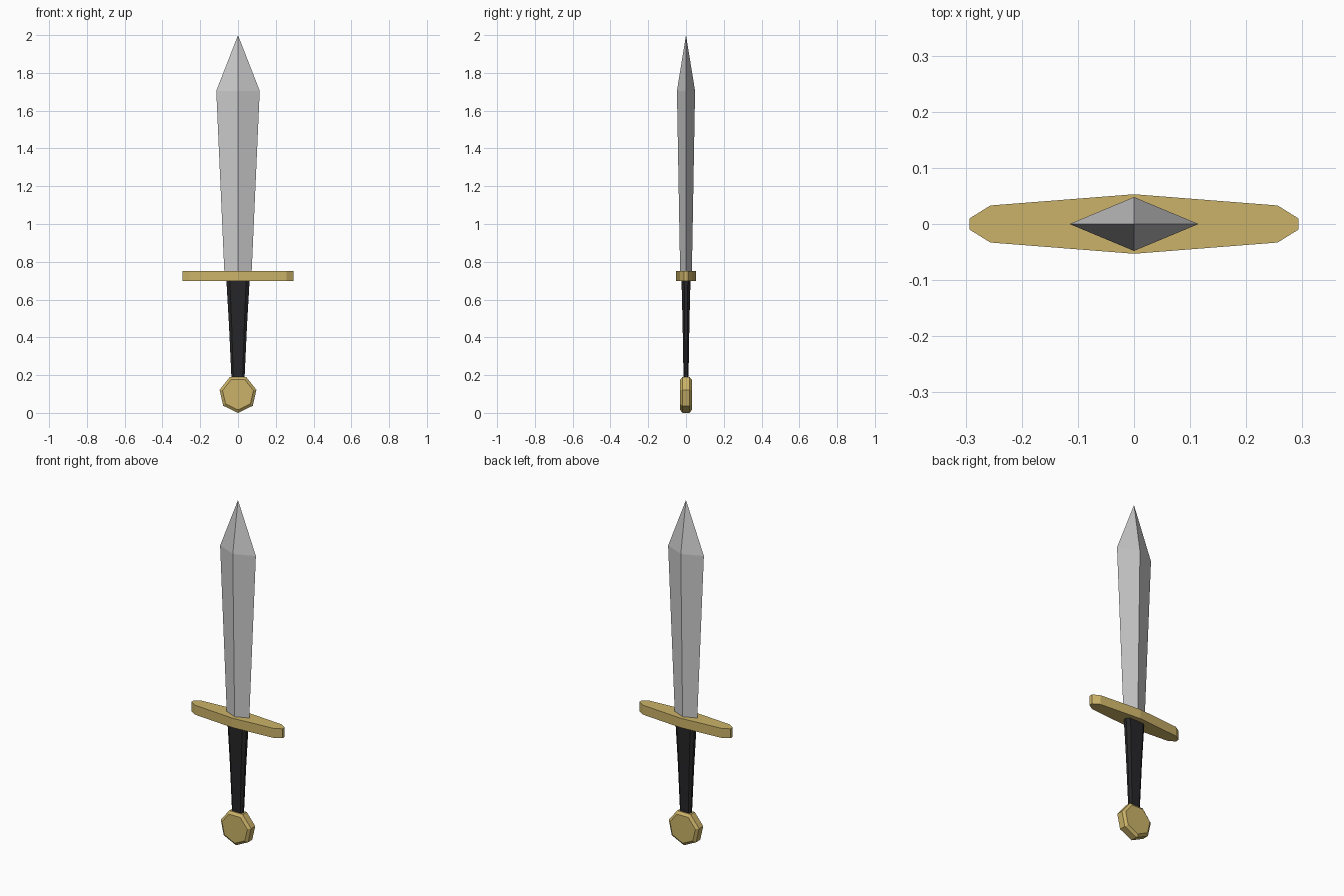
import bpy, math

if "Cube" in bpy.data.objects:
    bpy.data.objects.remove(bpy.data.objects["Cube"])


def material(name, rgb):
    m = bpy.data.materials.new(name)
    m.diffuse_color = (*rgb, 1)
    m.use_nodes = True
    m.node_tree.nodes["Principled BSDF"].inputs["Base Color"].default_value = m.diffuse_color
    return m


def loft(name, rings, mat=None):
    """Skin a stack of equal-length rings and cap both ends; a 1-point last ring makes a tip."""
    n = len(rings[0])
    verts = [p for r in rings for p in r]
    faces = [tuple(reversed(range(n)))]
    for k in range(len(rings) - 1):
        a, b = k * n, (k + 1) * n
        tip = len(rings[k + 1]) == 1
        for i in range(n):
            j = (i + 1) % n
            faces.append((a + i, a + j, b) if tip else (a + i, a + j, b + j, b + i))
    if len(rings[-1]) > 1:
        faces.append(tuple(range(len(verts) - n, len(verts))))
    mesh = bpy.data.meshes.new(name)
    mesh.from_pydata(verts, [], faces)
    mesh.update()
    obj = bpy.data.objects.new(name, mesh)
    bpy.context.collection.objects.link(obj)
    if mat:
        mesh.materials.append(mat)
    return obj


gold = material("gold", (0.6, 0.45, 0.14))
leather = material("dark_leather", (0.02, 0.02, 0.022))


# Blade: diamond section widening to the shoulder, then a point
def diamond(x, y, z):
    return [(x, 0, z), (0, y, z), (-x, 0, z), (0, -y, z)]


loft("blade", [diamond(0.072, 0.031, 0.74), diamond(0.115, 0.048, 1.705), [(0, 0, 2.0)]])

# Crossguard: flat bar with tapered, clipped ends
quarter = [(0.293, 0.01), (0.256, 0.033)]
half = quarter + [(0, 0.053)] + [(-x, y) for x, y in reversed(quarter)]
outline = half + [(-x, -y) for x, y in half]
loft("crossguard", [[(x, y, z) for x, y in outline] for z in (0.697, 0.752)], gold)


# Grip: flattened eight-sided section tapering towards the pommel
def grip_ring(x, y, z):
    q = [(x, y * 0.4), (x * 0.7, y)]
    top = q + [(-a, b) for a, b in reversed(q)]
    return [(a, b, z) for a, b in top + [(-a, -b) for a, b in top]]


loft("grip", [grip_ring(0.034, 0.013, 0.17), grip_ring(0.048, 0.018, 0.47),
              grip_ring(0.062, 0.024, 0.71)], leather)


# Pommel: seven-sided disc with chamfered rims, one corner pointing down
def pommel_ring(r, y):
    angles = [-math.pi / 2 - i * math.tau / 7 for i in range(7)]
    return [(r * math.cos(a), y, 0.1 + r * math.sin(a)) for a in angles]


loft("pommel", [pommel_ring(0.084, 0.031)[::-1], pommel_ring(0.1, 0.019)[::-1],
                pommel_ring(0.1, -0.019)[::-1], pommel_ring(0.084, -0.031)[::-1]], gold)

# Make every face point outwards
import bmesh
for obj in bpy.context.collection.objects:
    bm = bmesh.new()
    bm.from_mesh(obj.data)
    bmesh.ops.recalc_face_normals(bm, faces=bm.faces)
    bm.to_mesh(obj.data)
    bm.free()
